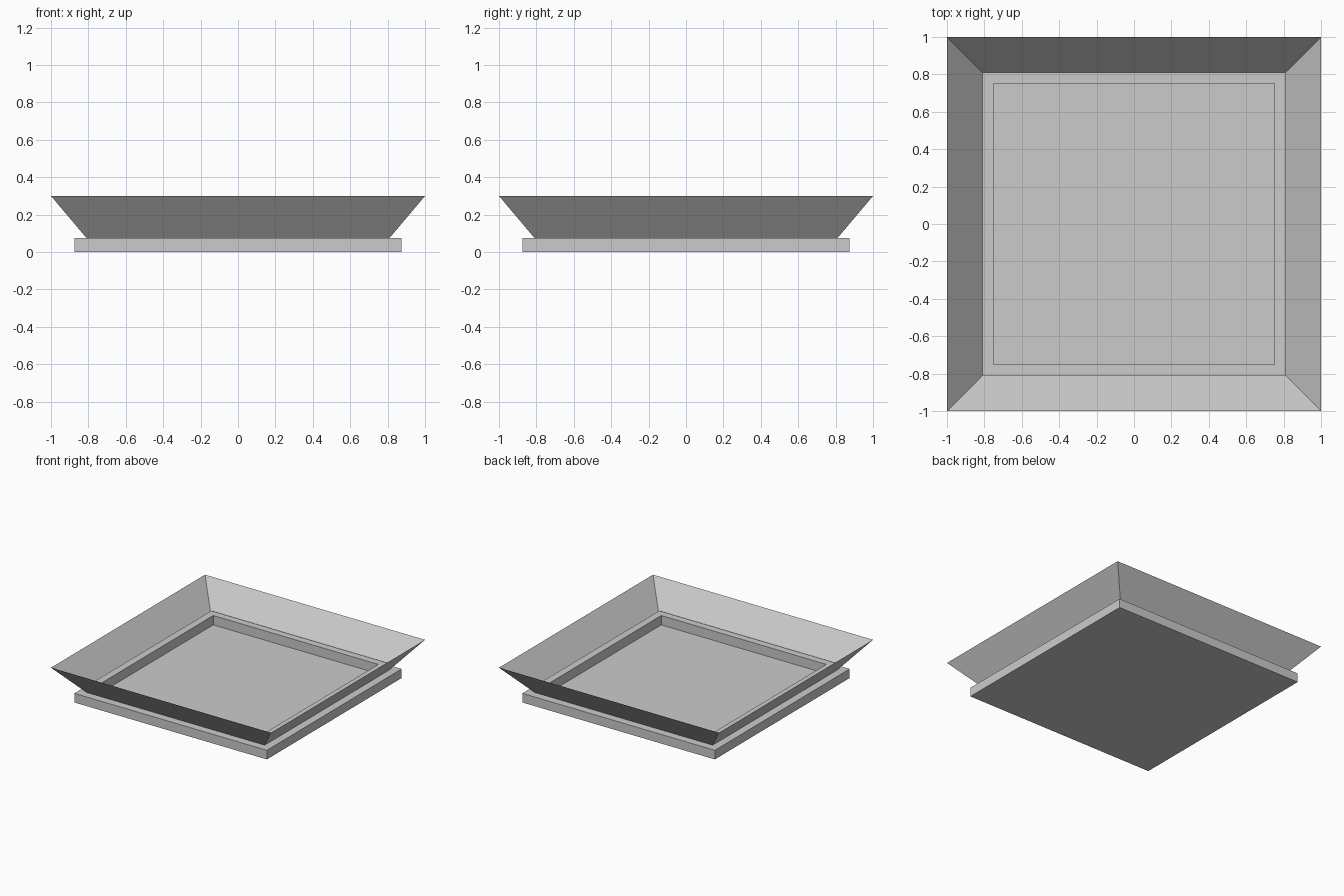
import bpy

if "Cube" in bpy.data.objects:
    bpy.data.objects.remove(bpy.data.objects["Cube"])

grey = bpy.data.materials.new("plain grey")
grey.diffuse_color = (0.6, 0.6, 0.6, 1)
grey.use_nodes = True
grey.node_tree.nodes["Principled BSDF"].inputs["Base Color"].default_value = grey.diffuse_color


def square_loft(name, rings, cap_start=False, cap_end=False):
    """Join square rings given as (half width, height), optionally capped."""
    verts, faces = [], []
    for half, z in rings:
        verts += [(-half, -half, z), (half, -half, z), (half, half, z), (-half, half, z)]
    for r in range(len(rings) - 1):
        a, b = 4 * r, 4 * r + 4
        for i in range(4):
            j = (i + 1) % 4
            faces.append((a + i, a + j, b + j, b + i))
    if cap_start:
        faces.append((3, 2, 1, 0))
    if cap_end:
        n = len(verts) - 4
        faces.append((n, n + 1, n + 2, n + 3))
    mesh = bpy.data.meshes.new(name)
    mesh.from_pydata(verts, [], faces)
    mesh.materials.append(grey)
    obj = bpy.data.objects.new(name, mesh)
    bpy.context.collection.objects.link(obj)
    return obj


# Square base with a raised inner frame around a recessed floor
square_loft("recessed_base",
            [(0.875, 0), (0.875, 0.075), (0.81, 0.075), (0.81, 0.127),
             (0.75, 0.127), (0.75, 0.05)],
            cap_start=True, cap_end=True)

# Thin flared rim standing on the base
square_loft("flared_rim", [(0.81, 0.075), (1.0, 0.30)])
